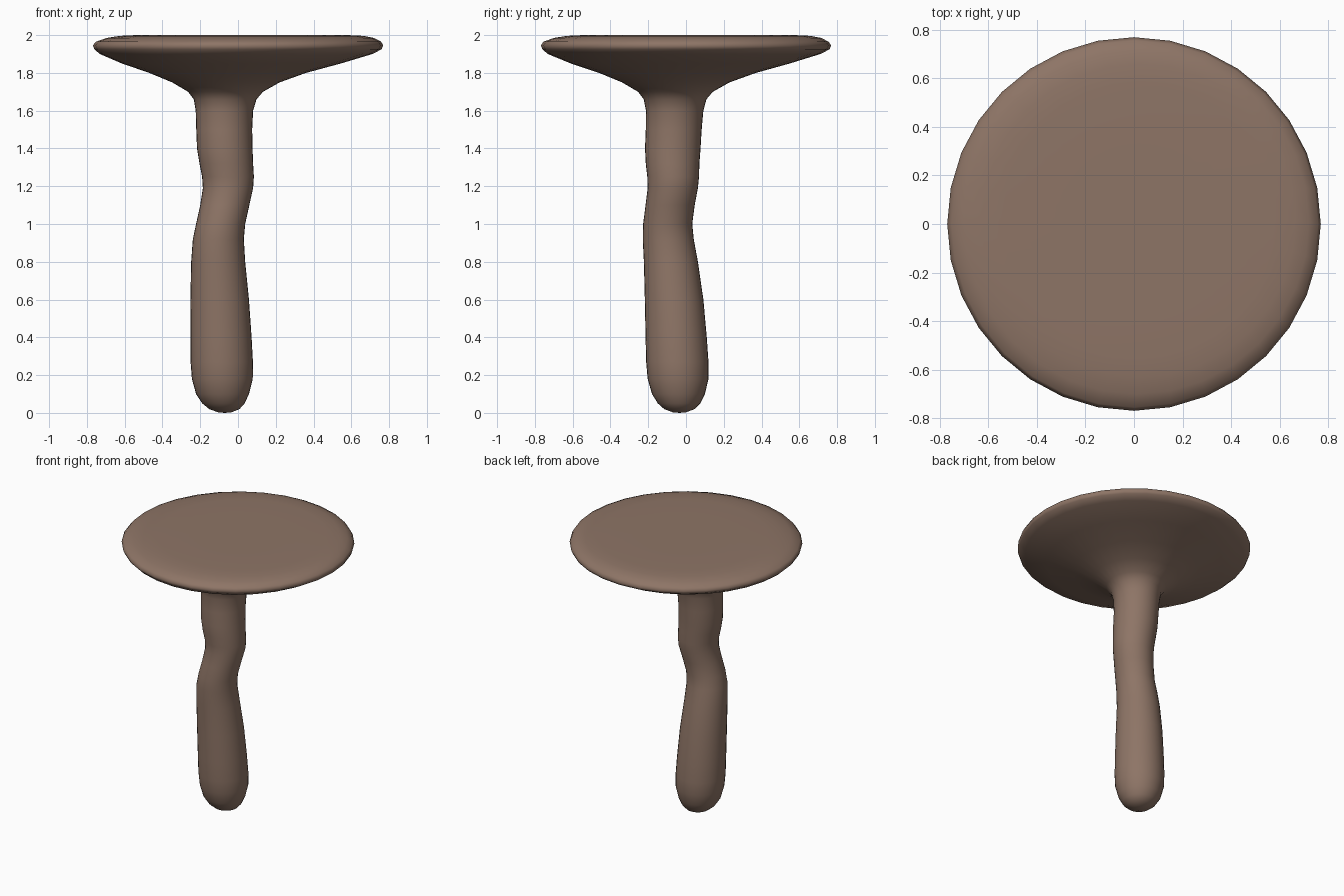
import bpy, bmesh, math

SIDES = 32

# Profile from foot to top: height, centre x, centre y, radius
RINGS = [
    (0.003, -0.07, -0.035, 0.035), (0.02, -0.072, -0.035, 0.08),
    (0.05, -0.077, -0.037, 0.112), (0.10, -0.082, -0.04, 0.14),
    (0.18, -0.083, -0.042, 0.161), (0.27, -0.086, -0.046, 0.165),
    (0.40, -0.09, -0.052, 0.162), (0.60, -0.097, -0.063, 0.155),
    (0.80, -0.105, -0.08, 0.143), (0.92, -0.104, -0.094, 0.135),
    (1.00, -0.092, -0.097, 0.130), (1.10, -0.070, -0.084, 0.130),
    (1.19, -0.053, -0.070, 0.133), (1.25, -0.053, -0.068, 0.137),
    (1.32, -0.062, -0.071, 0.142), (1.40, -0.070, -0.070, 0.147),
    (1.50, -0.073, -0.065, 0.148), (1.60, -0.072, -0.060, 0.152),
    (1.66, -0.068, -0.058, 0.166), (1.70, -0.066, -0.056, 0.198),
    (1.75, -0.064, -0.054, 0.285), (1.80, -0.055, -0.045, 0.415),
    (1.85, -0.035, -0.030, 0.580), (1.90, -0.010, -0.010, 0.722),
    (1.925, 0.0, 0.0, 0.760), (1.945, 0.0, 0.0, 0.769),
    (1.965, 0.003, 0.0, 0.755), (1.985, 0.012, 0.008, 0.708),
    (1.996, 0.020, 0.015, 0.645), (2.0, 0.020, 0.015, 0.56),
    (2.0, 0.01, 0.01, 0.30),
]

brown = bpy.data.materials.new("dull brown")
brown.diffuse_color = (0.27, 0.177, 0.133, 1)

# Crooked stalk flaring into the round cap, lofted as one skin
bm = bmesh.new()
loops = []
for z, cx, cy, r in RINGS:
    loops.append([bm.verts.new((cx + r * math.cos(2 * math.pi * i / SIDES),
                                cy + r * math.sin(2 * math.pi * i / SIDES), z))
                  for i in range(SIDES)])
for low, high in zip(loops, loops[1:]):
    for i in range(SIDES):
        j = (i + 1) % SIDES
        bm.faces.new((low[i], low[j], high[j], high[i]))
bm.faces.new(loops[-1])

# Rounded foot tip
tip = bm.verts.new((-0.07, -0.035, 0))
for i in range(SIDES):
    bm.faces.new((tip, loops[0][(i + 1) % SIDES], loops[0][i]))

for f in bm.faces:
    f.smooth = True
bmesh.ops.recalc_face_normals(bm, faces=bm.faces)
mesh = bpy.data.meshes.new("mushroom")
bm.to_mesh(mesh)
bm.free()
mesh.materials.append(brown)
bpy.context.collection.objects.link(bpy.data.objects.new("mushroom", mesh))
